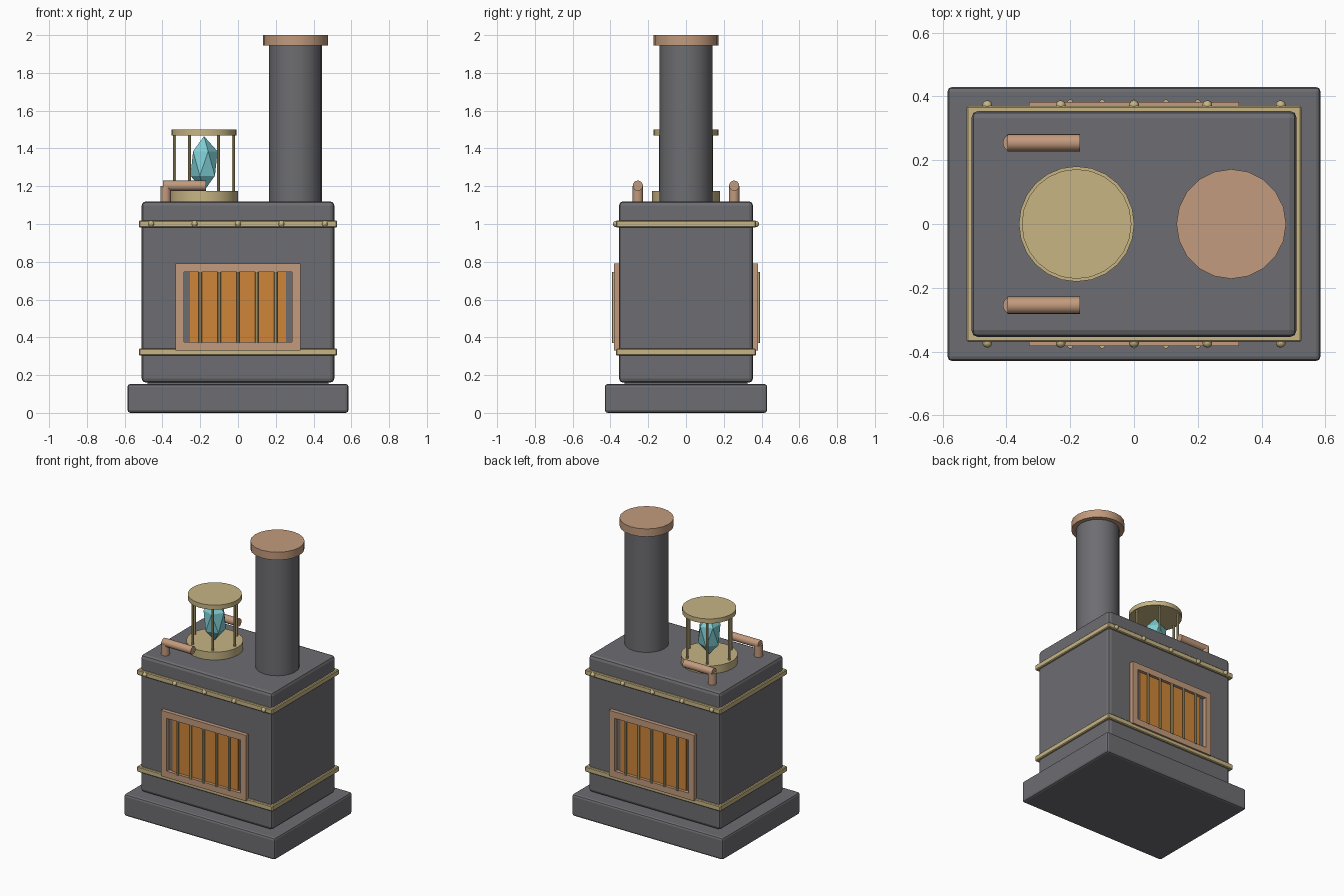
import bpy, math

if "Cube" in bpy.data.objects:
    bpy.data.objects.remove(bpy.data.objects["Cube"])


def material(name, rgb):
    m = bpy.data.materials.new(name)
    m.diffuse_color = (*rgb, 1)
    m.use_nodes = True
    m.node_tree.nodes["Principled BSDF"].inputs["Base Color"].default_value = m.diffuse_color
    return m


IRON = material("dark iron", (0.155, 0.155, 0.168))
BRASS = material("brass", (0.57, 0.46, 0.23))
COPPER = material("copper", (0.54, 0.325, 0.205))
GLOW = material("ember orange", (0.62, 0.235, 0.04))
CRYSTAL = material("cyan crystal", (0.21, 0.62, 0.66))


def finish(name, mat, smooth=True):
    ob = bpy.context.object
    ob.name = name
    ob.data.materials.append(mat)
    if smooth:
        bpy.ops.object.shade_smooth_by_angle(angle=math.radians(35))
    return ob


def box(name, mat, lo, hi, bevel=0.0, segments=2):
    bpy.ops.mesh.primitive_cube_add(size=1, location=[(a + b) / 2 for a, b in zip(lo, hi)])
    ob = bpy.context.object
    ob.scale = [b - a for a, b in zip(lo, hi)]
    bpy.ops.object.transform_apply(location=False, rotation=False, scale=True)
    if bevel:
        mod = ob.modifiers.new("Bevel", 'BEVEL')
        mod.width, mod.segments = bevel, segments
    return finish(name, mat, False)


def rod(name, mat, x, y, z0, z1, r, sides=20):
    bpy.ops.mesh.primitive_cylinder_add(vertices=sides, radius=r, depth=z1 - z0,
                                        location=(x, y, (z0 + z1) / 2))
    return finish(name, mat)


# Plinth, firebox and brass bands
box("plinth", IRON, (-.585, -.43, 0), (.585, .43, .153), .015)
box("firebox", IRON, (-.51, -.355, .16), (.51, .355, 1.12), .022)
box("plinth_joint", IRON, (-.48, -.325, .14), (.48, .325, .17))
for label, z in (("lower", .322), ("upper", 1.0)):
    box(label + "_band", BRASS, (-.525, -.37, z - .019), (.525, .37, z + .019), .005, 1)

# Grated windows and rivets on front and back
for side, s in (("front", -1), ("back", 1)):
    def plate(name, mat, x0, x1, z0, z1, a, b):
        y0, y1 = sorted((s * a, s * b))
        box(f"{side}_{name}", mat, (x0, y0, z0), (x1, y1, z1))

    plate("frame_left", COPPER, -.33, -.285, .33, .79, .35, .382)
    plate("frame_right", COPPER, .285, .33, .33, .79, .35, .382)
    plate("frame_sill", COPPER, -.285, .285, .33, .375, .35, .382)
    plate("frame_head", COPPER, -.285, .285, .745, .79, .35, .382)
    plate("glow_panel", GLOW, -.255, .255, .375, .745, .354, .362)
    for i in range(5):
        rod(f"{side}_grate_bar", BRASS, -.2 + .1 * i, s * .382, .37, .745, .009, 8)
        bpy.ops.mesh.primitive_uv_sphere_add(segments=10, ring_count=8, radius=.016,
                                             location=(-.46 + .23 * i, s * .372, 1.0))
        finish(f"{side}_rivet", BRASS)

# Chimney with cap
rod("chimney", IRON, .305, 0, 1.1, 1.96, .14)
rod("chimney_cap", COPPER, .305, 0, 1.945, 2.0, .172)

# Crystal cage
CX = -.18
rod("cage_base", BRASS, CX, 0, 1.11, 1.175, .181, 24)
rod("cage_lid", BRASS, CX, 0, 1.468, 1.5, .172, 24)
for i in range(6):
    a = math.radians(60 * i)
    rod("cage_post", BRASS, CX + .155 * math.cos(a), .155 * math.sin(a), 1.17, 1.475, .008, 8)
bpy.ops.mesh.primitive_ico_sphere_add(subdivisions=1, radius=1, location=(CX, 0, 1.32))
bpy.context.object.scale = (.08, .08, .145)
finish("crystal", CRYSTAL, False)

# Elbow pipes beside the cage
for y in (-.255, .255):
    rod("pipe_riser", COPPER, -.383, y, 1.11, 1.2, .028, 16)
    bpy.ops.mesh.primitive_cylinder_add(vertices=16, radius=.027, depth=.227,
                                        location=(-.283, y, 1.203),
                                        rotation=(0, math.pi / 2, 0))
    finish("pipe_run", COPPER)
